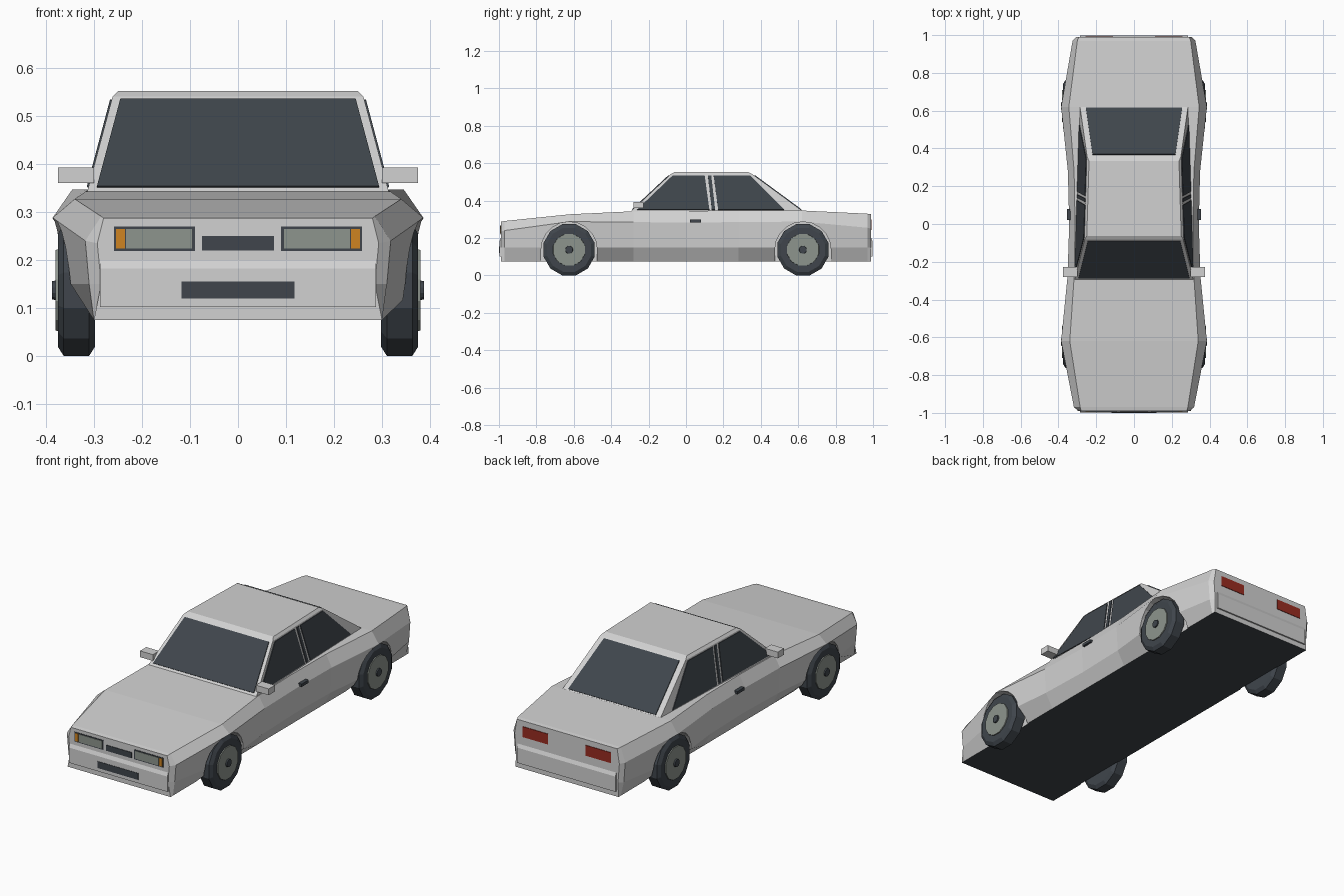
import bpy, bmesh
from math import cos, sin, pi
from mathutils import Vector

old = bpy.data.objects.get("Cube")
if old:
    bpy.data.objects.remove(old, do_unlink=True)


def material(name, r, g, b):
    m = bpy.data.materials.new(name)
    m.use_nodes = True
    m.diffuse_color = (r, g, b, 1)
    m.node_tree.nodes["Principled BSDF"].inputs["Base Color"].default_value = (r, g, b, 1)
    return m


paint = material("light grey paint", 0.64, 0.64, 0.64)
dark = material("dark trim", 0.05, 0.06, 0.072)
lens = material("grey green metal", 0.27, 0.30, 0.27)
amber = material("amber", 0.62, 0.23, 0.015)
red = material("tail red", 0.32, 0.025, 0.015)


def finish(bm, name, *mats):
    bmesh.ops.recalc_face_normals(bm, faces=bm.faces)
    mesh = bpy.data.meshes.new(name)
    for m in mats:
        mesh.materials.append(m)
    bm.to_mesh(mesh)
    bm.free()
    ob = bpy.data.objects.new(name, mesh)
    bpy.context.collection.objects.link(ob)
    return ob


def loft(name, rings, *mats):
    """Skin a list of equal rings and cap both ends."""
    bm = bmesh.new()
    loops = [[bm.verts.new(p) for p in ring] for ring in rings]
    n = len(loops[0])
    for a, b in zip(loops, loops[1:]):
        for i in range(n):
            j = (i + 1) % n
            bm.faces.new((a[i], a[j], b[j], b[i]))
    bm.faces.new(loops[0])
    bm.faces.new(loops[-1])
    return finish(bm, name, *mats)


def slab(name, pts, vec, mat):
    """Extrude a polygon along a vector."""
    return loft(name, [pts, [Vector(p) + Vector(vec) for p in pts]], mat)


def plate(name, x0, x1, z0, z1, y, depth, mat):
    return slab(name, [(x0, y, z0), (x1, y, z0), (x1, y, z1), (x0, y, z1)], (0, depth, 0), mat)


# Body: cross sections of (y, top half width, shoulder half width, top z, shoulder z)
sections = [(-0.99, 0.28, 0.293, 0.287, 0.235), (-0.97, 0.285, 0.318, 0.291, 0.24),
            (-0.62, 0.34, 0.386, 0.327, 0.288), (-0.28, 0.317, 0.352, 0.343, 0.285),
            (0, 0.312, 0.343, 0.345, 0.283), (0.28, 0.317, 0.35, 0.347, 0.285),
            (0.62, 0.345, 0.386, 0.347, 0.288), (0.97, 0.3, 0.325, 0.33, 0.255),
            (0.99, 0.292, 0.305, 0.327, 0.25)]
rings = []
for y, xt, xs, zt, zs in sections:
    half = [(0.3, 0.075), (xs - 0.008, 0.15), (xs, zs), (xt, zt)]
    rings.append([(x, y, z) for x, z in half] + [(-x, y, z) for x, z in reversed(half)])
body = loft("body", rings, paint, dark)
for f in body.data.polygons:
    if f.normal.z < -0.95:
        f.material_index = 1

# Wheel arches cut from the body
AXLE, HUB_Z = 0.625, 0.137
for s in (-1, 1):
    for y in (-AXLE, AXLE):
        arch = [(s * 0.295, y + 0.15 * cos(pi * i / 10), HUB_Z + 0.15 * sin(pi * i / 10)) for i in range(11)]
        arch += [(s * 0.295, y - 0.15, -0.1), (s * 0.295, y + 0.15, -0.1)]
        cutter = slab("arch_cutter", arch, (s * 0.3, 0, 0), paint)
        cutter.hide_render = True
        mod = body.modifiers.new("arch", "BOOLEAN")
        mod.operation = "DIFFERENCE"
        mod.solver = "EXACT"
        mod.object = cutter
        bpy.context.view_layer.objects.active = body
        bpy.ops.object.modifier_apply(modifier=mod.name)
        bpy.data.objects.remove(cutter, do_unlink=True)


# Cabin: sloping planes for sides, windscreen and rear screen
def side_x(y, z):
    return 0.313 - 0.235 * (z - 0.345) - 0.03 * (y + 0.28)


def front_y(z):
    return -0.292 + 1.07 * (z - 0.345)


def rear_y(z):
    return 0.622 - 1.36 * (z - 0.345)


def cabin_ring(z, inset=0):
    f, r = front_y(z) + inset, rear_y(z) - inset
    a, b = side_x(f, z) - inset, side_x(r, z) - inset
    return [(-a, f, z), (a, f, z), (b, r, z), (-b, r, z)]


loft("cabin", [cabin_ring(0.33), cabin_ring(0.54), cabin_ring(0.552, 0.008)], paint)

# Windscreen and rear screen
LOW, HIGH = 0.351, 0.533
for name, y_at, sign, gap in (("windscreen", front_y, -1, 0.018), ("rear_screen", rear_y, 1, 0.03)):
    pts = []
    for z, flip in ((LOW, -1), (LOW, 1), (HIGH, 1), (HIGH, -1)):
        y = y_at(z)
        pts.append((flip * (side_x(y, z) - gap), y, z))
    slab(name, pts, (0, sign * 0.003, 0.003), dark)

# Side windows: (low start, low end, high end, high start) along y
windows = {"front_window": (-0.262, 0.125, 0.1, -0.072),
           "pillar_trim": (0.138, 0.156, 0.135, 0.117),
           "rear_window": (0.172, 0.525, 0.345, 0.148)}
for s, label in ((1, "left"), (-1, "right")):
    for name, ys in windows.items():
        pts = [(s * side_x(y, z), y, z) for y, z in zip(ys, (LOW, LOW, HIGH, HIGH))]
        slab(f"{label}_{name}", pts, (s * 0.004, 0, 0.001), dark)

    # Mirror and door handle
    x0, x1 = sorted((s * 0.3, s * 0.375))
    plate(f"{label}_mirror", x0, x1, 0.36, 0.393, -0.28, 0.052, paint)
    x0, x1 = sorted((s * 0.335, s * 0.356))
    plate(f"{label}_door_handle", x0, x1, 0.283, 0.298, 0.022, 0.058, dark)

    # Headlamp and tail lamp
    for name, a, b, z0, z1, y, mat in (
            ("headlamp_frame", 0.09, 0.258, 0.219, 0.27, -0.992, dark),
            ("headlamp", 0.096, 0.233, 0.224, 0.265, -0.994, lens),
            ("indicator", 0.235, 0.254, 0.224, 0.265, -0.994, amber),
            ("tail_lamp", 0.11, 0.257, 0.243, 0.298, 0.993, red)):
        x0, x1 = sorted((s * a, s * b))
        plate(f"{label}_{name}", x0, x1, z0, z1, y, 0.005 if y < 0 else -0.005, mat)

# Grille, bumpers and number plate
plate("grille", -0.075, 0.075, 0.22, 0.25, -0.993, 0.005, dark)
for s, label in ((-1, "front"), (1, "rear")):
    profile = [(0.98, 0.102), (0.998, 0.102), (0.998, 0.182), (0.99, 0.2), (0.98, 0.2)]
    slab(f"{label}_bumper", [(-0.287, s * y, z) for y, z in profile], (0.574, 0, 0), paint)
plate("front_number_plate", -0.118, 0.118, 0.12, 0.155, -1, 0.005, dark)


# Wheels: turned profiles of (x, radius)
def turned(name, profile, side, y, mat, n=12):
    angles = [2 * pi * (i + 0.5) / n for i in range(n)]
    return loft(name, [[(side * x, y + r * cos(a), HUB_Z + r * sin(a)) for a in angles]
                       for x, r in profile], mat)


for s, label in ((1, "left"), (-1, "right")):
    for y, end in ((-AXLE, "front"), (AXLE, "rear")):
        tyre = [(0.298, 0.122), (0.31, 0.1415), (0.363, 0.1415), (0.375, 0.122)]
        turned(f"{label}_{end}_tyre", tyre, s, y, dark)
        turned(f"{label}_{end}_rim", [(0.36, 0.09), (0.38, 0.087)], s, y, lens)
        turned(f"{label}_{end}_hub", [(0.37, 0.022), (0.387, 0.02)], s, y, dark)
